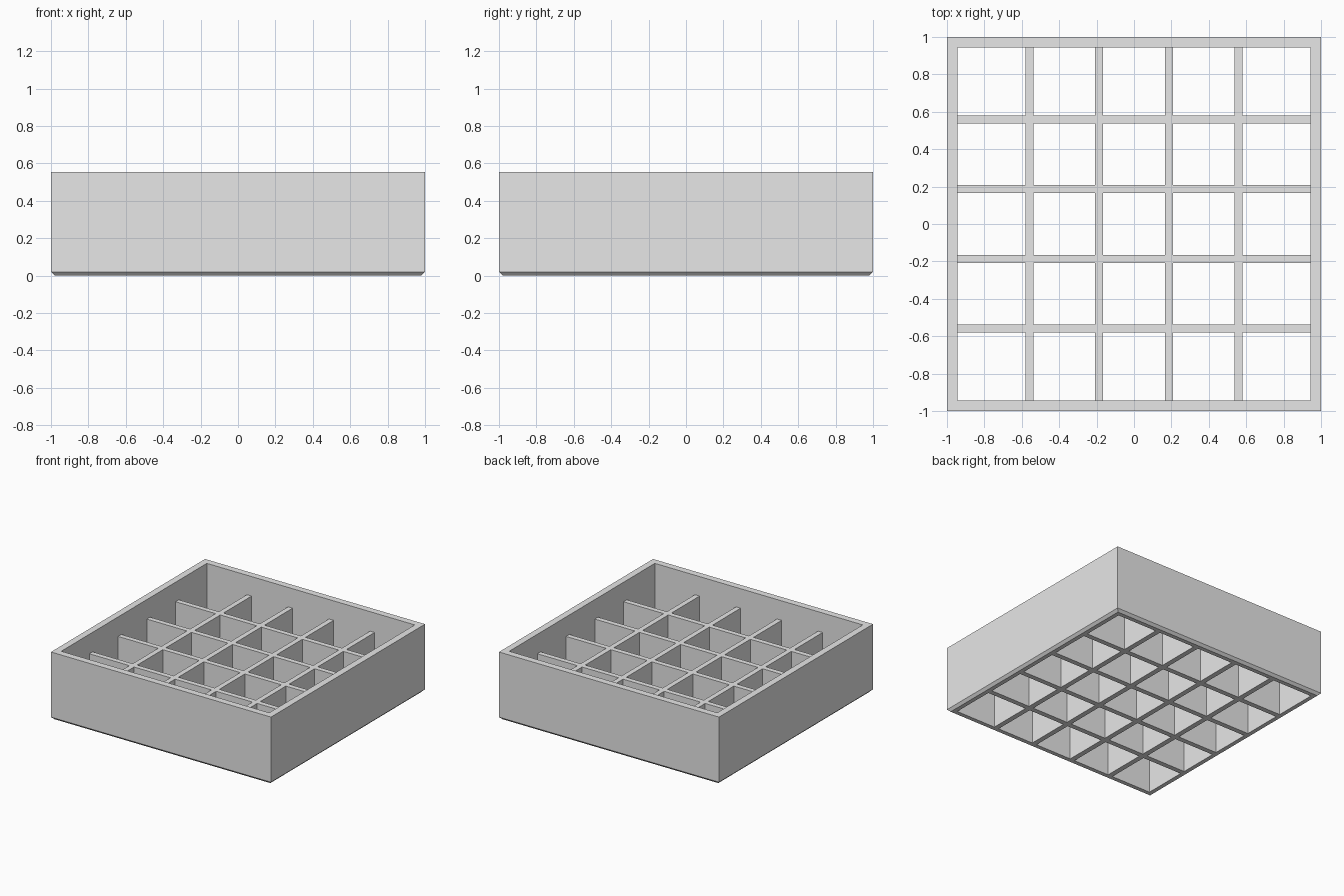
import bpy
import bmesh

cube = bpy.data.objects.get("Cube")
if cube:
    bpy.data.objects.remove(cube, do_unlink=True)

INNER = 0.945          # inside face of the outer walls
HEIGHT = 0.555         # top of the outer walls
GRID_TOP = 0.395       # top of the dividers
CHAMFER = 0.02
PITCH = 0.373          # divider spacing
HALF = 0.021           # half divider thickness

grey = bpy.data.materials.new("plain grey")
grey.use_nodes = True
grey.diffuse_color = (0.8, 0.8, 0.8, 1)
grey.node_tree.nodes["Principled BSDF"].inputs["Base Color"].default_value = (0.8, 0.8, 0.8, 1)


def finish(name, bm):
    bmesh.ops.recalc_face_normals(bm, faces=bm.faces)
    mesh = bpy.data.meshes.new(name)
    bm.to_mesh(mesh)
    bm.free()
    mesh.materials.append(grey)
    obj = bpy.data.objects.new(name, mesh)
    bpy.context.collection.objects.link(obj)
    return obj


# Outer frame: wall profile swept around the four corners
profile = [(1, CHAMFER), (1, HEIGHT), (INNER, HEIGHT), (INNER, 0), (1 - CHAMFER, 0)]
corners = [(-1, -1), (1, -1), (1, 1), (-1, 1)]
bm = bmesh.new()
rings = [[bm.verts.new((r * sx, r * sy, z)) for sx, sy in corners] for r, z in profile]
for i, ring in enumerate(rings):
    above = rings[(i + 1) % len(rings)]
    for k in range(4):
        n = (k + 1) % 4
        bm.faces.new((ring[k], ring[n], above[n], above[k]))
finish("outer_frame", bm)

# Divider grid: four bars each way, joined where they cross
cuts = [-INNER]
for i in range(4):
    centre = (i - 1.5) * PITCH
    cuts += [centre - HALF, centre + HALF]
cuts.append(INNER)

bm = bmesh.new()
points = [[bm.verts.new((x, y, 0)) for y in cuts] for x in cuts]
for i in range(len(cuts) - 1):
    for j in range(len(cuts) - 1):
        if i % 2 or j % 2:      # odd strips are bars, the rest are open cells
            bm.faces.new((points[i][j], points[i + 1][j],
                          points[i + 1][j + 1], points[i][j + 1]))
bmesh.ops.delete(bm, geom=[v for v in bm.verts if not v.link_faces], context='VERTS')
grown = bmesh.ops.extrude_face_region(bm, geom=bm.faces[:], use_keep_orig=True)["geom"]
bmesh.ops.translate(bm, verts=[g for g in grown if isinstance(g, bmesh.types.BMVert)],
                    vec=(0, 0, GRID_TOP))
bmesh.ops.recalc_face_normals(bm, faces=bm.faces)

# Open the bar ends that meet the frame
ends = [f for f in bm.faces
        if max(abs(c) for c in f.calc_center_median()[:2]) > INNER - 0.001]
bmesh.ops.delete(bm, geom=ends, context='FACES')
finish("divider_grid", bm)
